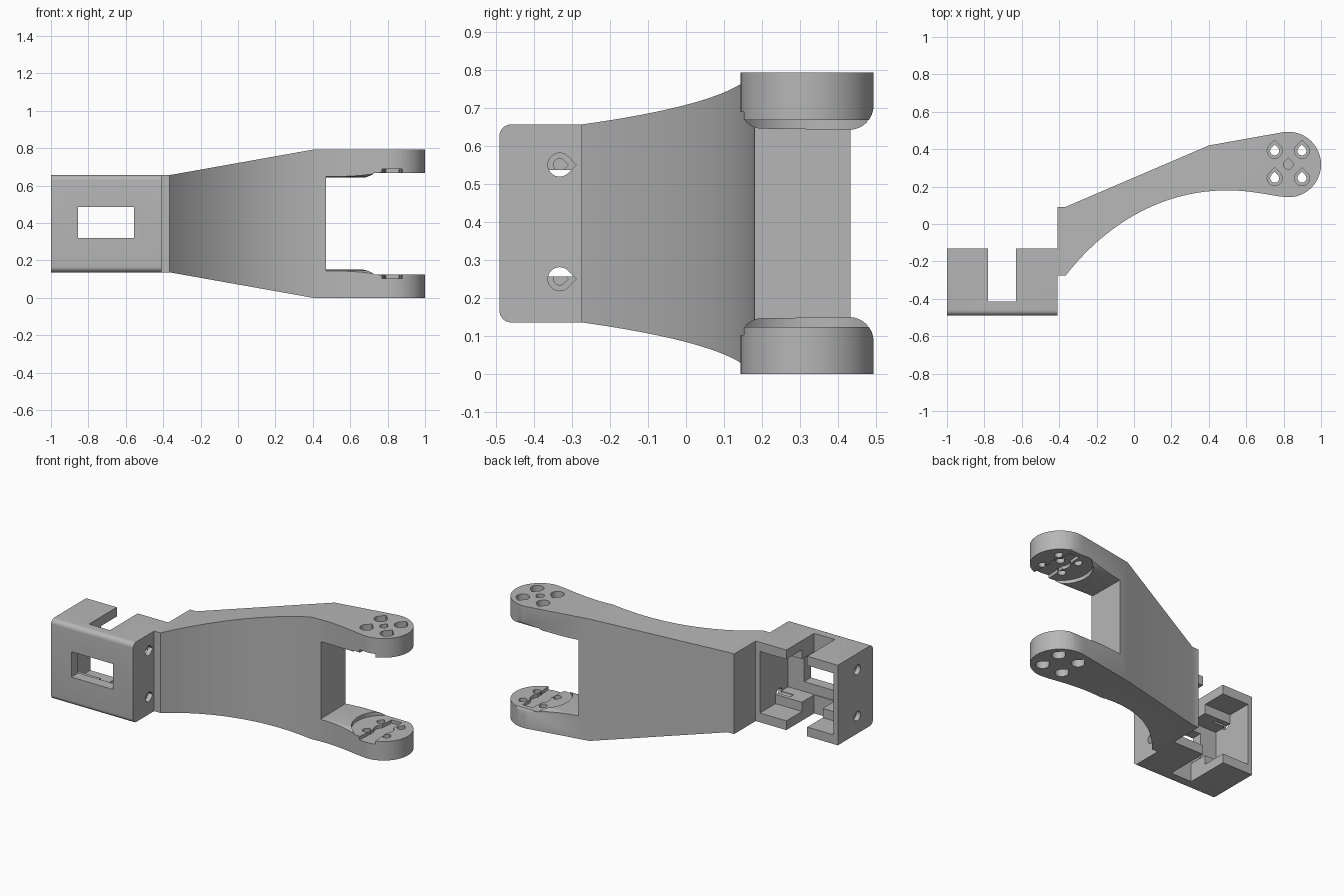
import bpy, bmesh
from math import cos, sin, radians
from mathutils import Vector
from mathutils.geometry import interpolate_bezier

if "Cube" in bpy.data.objects:
    bpy.data.objects.remove(bpy.data.objects["Cube"])

grey = bpy.data.materials.new("light_grey")
grey.use_nodes = True
grey.diffuse_color = (0.47, 0.47, 0.47, 1)
grey.node_tree.nodes["Principled BSDF"].inputs["Base Color"].default_value = (0.47, 0.47, 0.47, 1)

MID, HALF = 0.396, 0.396      # middle height and half height of the arm
BODY = 0.26                   # half height of the bracket
TIP = Vector((0.825, 0.318))  # centre of the fork tips


def prism(name, pts, axis, a, b):
    """Extrude a 2D outline along an axis from a to b."""
    place = {"x": lambda u, v, w: (w, u, v),
             "y": lambda u, v, w: (u, w, v),
             "z": lambda u, v, w: (u, v, w)}[axis]
    bm = bmesh.new()
    low = [bm.verts.new(place(u, v, a)) for u, v in pts]
    high = [bm.verts.new(place(u, v, b)) for u, v in pts]
    n = len(pts)
    bm.faces.new(low)
    bm.faces.new(high)
    for i in range(n):
        j = (i + 1) % n
        bm.faces.new((low[i], low[j], high[j], high[i]))
    bmesh.ops.recalc_face_normals(bm, faces=bm.faces)
    mesh = bpy.data.meshes.new(name)
    bm.to_mesh(mesh)
    bm.free()
    mesh.materials.append(grey)
    ob = bpy.data.objects.new(name, mesh)
    bpy.context.collection.objects.link(ob)
    return ob


def box(name, x, y, z):
    return prism(name, [(x[0], y[0]), (x[1], y[0]), (x[1], y[1]), (x[0], y[1])], "z", *z)


def arc(c, r, start, end, n=12):
    return [(c[0] + r * cos(radians(start + (end - start) * i / n)),
             c[1] + r * sin(radians(start + (end - start) * i / n))) for i in range(n + 1)]


def disc(c, r, n=48):
    return arc(c, r, 0, 360, n)[:-1]


def teardrop(c, r, along_u=False):
    """Circle with a printable point on one side."""
    turn = 0 if along_u else 90
    peak = (c[0] + 1.41 * r * cos(radians(turn)), c[1] + 1.41 * r * sin(radians(turn)))
    return arc(c, r, turn + 45, turn + 315, 24) + [peak]


def combine(ob, tool, operation="DIFFERENCE"):
    """Apply one boolean and discard the tool."""
    mod = ob.modifiers.new("cut", "BOOLEAN")
    mod.operation, mod.object, mod.solver = operation, tool, "EXACT"
    bpy.context.view_layer.update()
    mesh = bpy.data.meshes.new_from_object(ob.evaluated_get(bpy.context.evaluated_depsgraph_get()))
    ob.modifiers.remove(mod)
    ob.data = mesh
    bpy.data.objects.remove(tool)


def curve(points, n):
    return [tuple(p[:2]) for p in interpolate_bezier(*[Vector((*p, 0)) for p in points], n)]


# Arm: curved plan outline trimmed by a tapering side outline
plan = [(-0.41, -0.275)]
plan += curve([(-0.365, -0.275), (-0.15, 0), (0.15, 0.18), (0.5, 0.18)], 28)
plan += curve([(0.5, 0.18), (0.62, 0.18), (0.72, 0.155), (0.81, 0.143)], 10)[1:-1]
plan += arc(TIP, 0.175, -92, 99, 36)
plan += [(0.4, 0.42), (-0.365, 0.092), (-0.41, 0.092)]
arm = prism("forked_arm", plan, "z", -0.1, 0.9)
taper = [(-0.5, MID - BODY), (-0.365, MID - BODY), (0.4, 0), (1.1, 0),
         (1.1, 2 * HALF), (0.4, 2 * HALF), (-0.365, MID + BODY), (-0.5, MID + BODY)]
combine(arm, prism("taper", taper, "y", -1, 1), "INTERSECT")

# Fork gap with flared edges, which rounds the inside of both fork arms
upper = [(0.0, MID + 0.31)] + arc((0.2, MID + 0.31), 0.061, 180, 270, 8)
upper += arc((0.429, MID + 0.31), 0.064, 270, 360, 8) + [(0.7, MID + 0.31)]
gap = upper + [(u, 2 * MID - v) for u, v in reversed(upper)]
combine(arm, prism("fork_gap", gap, "x", 0.47, 1.2))

# Fork tips: round recess, horn groove and screw holes on both sides
combine(arm, prism("tip_recess", disc(TIP, 0.19), "z", MID - 0.272, MID + 0.272))
x, y = TIP
groove = [(x - 0.065, y - 0.3), (x + 0.065, y - 0.3), (x + 0.035, y + 0.13), (x - 0.035, y + 0.13)]
combine(arm, prism("horn_groove", groove, "z", MID - 0.293, MID + 0.293))
combine(arm, prism("horn_hub", disc(TIP, 0.06), "z", MID - 0.293, MID + 0.293))
for dx in (-0.073, 0.073):
    for dy in (-0.073, 0.073):
        c = (x + dx, y + dy)
        combine(arm, prism("screw_hole", teardrop(c, 0.024), "z", -0.1, 0.9))
        combine(arm, prism("low_bore", teardrop(c, 0.04), "z", -0.1, 0.07))
        combine(arm, prism("high_bore", teardrop(c, 0.04), "z", 2 * HALF - 0.07, 0.9))
combine(arm, prism("pivot_hole", teardrop(TIP, 0.025), "z", MID, 0.9))

# Bracket: rounded front edges, extruded sideways
r = 0.03
side = arc((-0.49 + r, MID + BODY - r), r, 90, 180, 8)
side += arc((-0.49 + r, MID - BODY + r), r, 180, 270, 8)
side += [(-0.13, MID - BODY), (-0.13, MID + BODY)]
bracket = prism("servo_bracket", side, "x", -1, -0.41)

# Stepped pocket open to the back, plus a slot and a front window
combine(bracket, box("deep_pocket", (-0.97, -0.44), (-0.42, 0), (MID - 0.14, MID + 0.14)))
combine(bracket, box("wide_pocket", (-0.97, -0.44), (-0.29, 0), (MID - 0.2, MID + 0.2)))
combine(bracket, box("cable_slot", (-0.78, -0.63), (-0.415, 0), (0, 1)))
combine(bracket, box("window", (-0.855, -0.555), (-0.6, -0.3), (0.32, 0.485)))

# Screw holes in the bracket ends
for z in (0.25, 0.55):
    c = (-0.332, z)
    for outer, inner, deep in ((-1.1, -0.97, -0.88), (-0.3, -0.44, -0.53)):
        combine(bracket, prism("end_hole", teardrop(c, 0.031, True), "x", outer, inner))
        combine(bracket, prism("end_pilot", teardrop(c, 0.016, True), "x", outer, deep))

# Smooth the curved walls and keep the edges crisp
bpy.ops.object.select_all(action="DESELECT")
for ob in (arm, bracket):
    ob.select_set(True)
    bpy.context.view_layer.objects.active = ob
bpy.ops.object.shade_smooth_by_angle(angle=radians(25))
